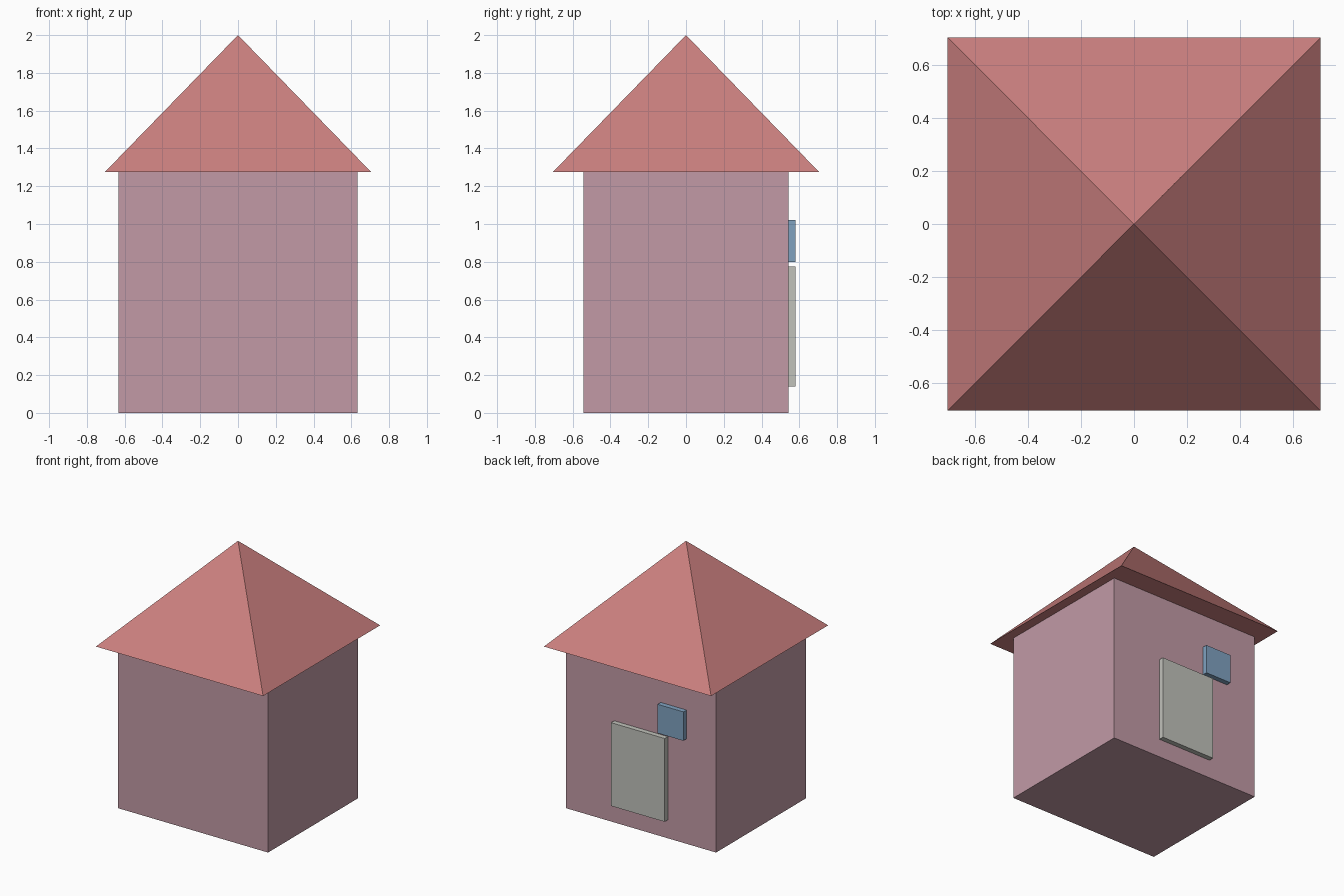
import bpy
import math

if "Cube" in bpy.data.objects:
    bpy.data.objects.remove(bpy.data.objects["Cube"])


def material(name, rgb):
    """Flat colour from 0-255 sRGB values."""
    mat = bpy.data.materials.new(name)
    lin = [((c / 255 + 0.055) / 1.055) ** 2.4 for c in rgb]
    mat.diffuse_color = (*lin, 1.0)
    mat.use_nodes = True
    mat.node_tree.nodes["Principled BSDF"].inputs["Base Color"].default_value = mat.diffuse_color
    return mat


def box(name, x, y, z, mat):
    """Box spanning the given (min, max) ranges."""
    spans = (x, y, z)
    bpy.ops.mesh.primitive_cube_add(size=1, location=[(a + b) / 2 for a, b in spans])
    ob = bpy.context.object
    ob.name = name
    ob.scale = [b - a for a, b in spans]
    bpy.ops.object.transform_apply(location=False, rotation=False, scale=True)
    ob.data.materials.append(mat)
    return ob


WALL_TOP, APEX, EAVE, BACK = 1.275, 2.0, 0.705, 0.542

# House body
box("walls", (-0.633, 0.633), (-BACK, BACK), (0, WALL_TOP),
    material("dusty pink", (194, 154, 166)))

# Four-sided pyramid roof with closed underside
bpy.ops.mesh.primitive_cone_add(
    vertices=4, radius1=EAVE * math.sqrt(2), radius2=0, depth=APEX - WALL_TOP,
    location=(0, 0, (WALL_TOP + APEX) / 2), rotation=(0, 0, math.pi / 4))
roof = bpy.context.object
roof.name = "roof"
bpy.ops.object.transform_apply(location=False, rotation=True, scale=False)
roof.data.materials.append(material("brick red", (203, 128, 127)))

# Door and window slabs on the back wall
box("door", (-0.226, 0.226), (BACK - 0.01, 0.58), (0.14, 0.775),
    material("pale grey", (193, 194, 187)))
box("window", (-0.384, -0.167), (BACK - 0.01, 0.58), (0.80, 1.02),
    material("sky blue", (128, 162, 192)))
